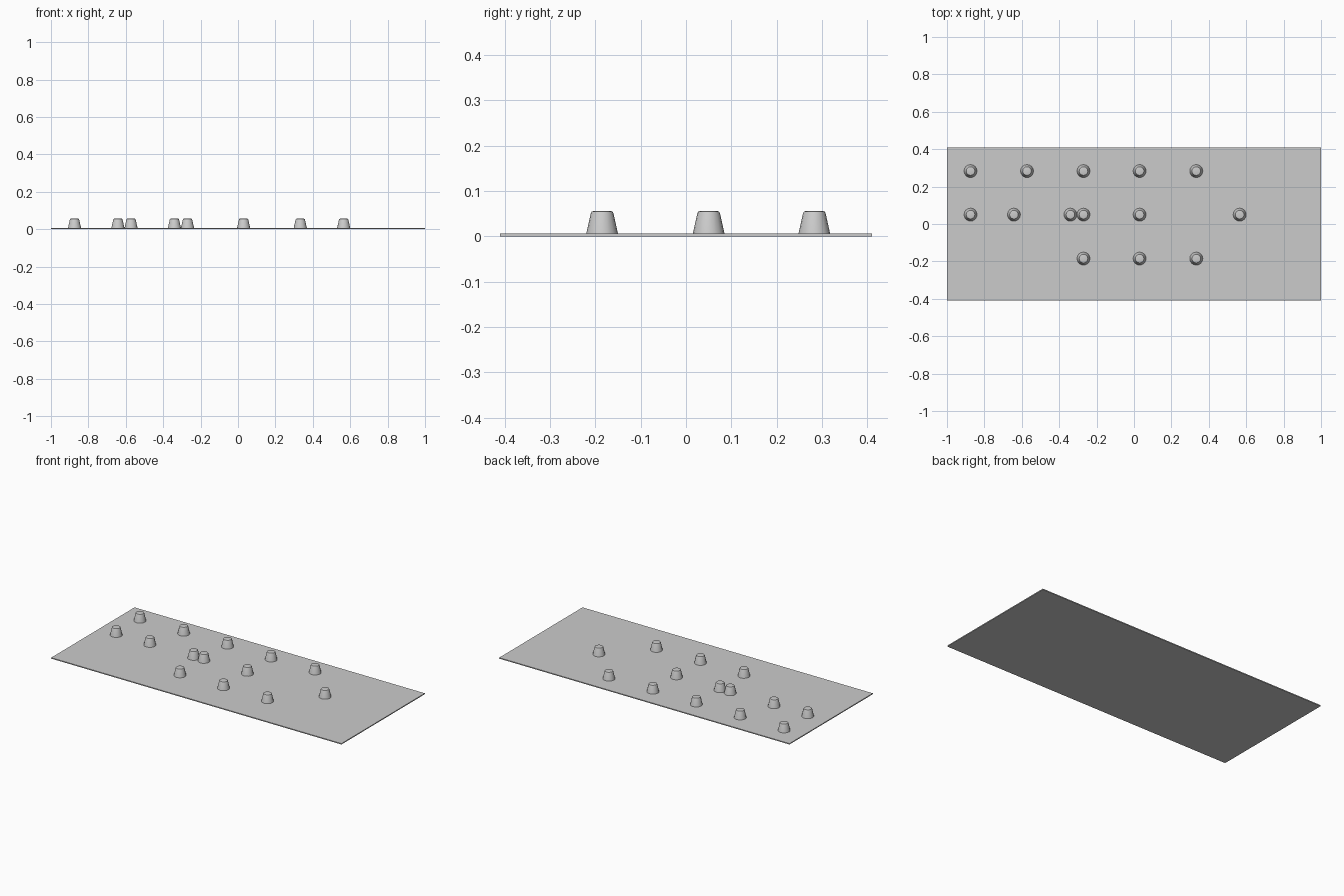
import bpy, bmesh
from math import radians, sin, cos, tau

cube = bpy.data.objects.get("Cube")
if cube:
    bpy.data.objects.remove(cube, do_unlink=True)

grey = bpy.data.materials.new("plain grey")
grey.use_nodes = True
colour = (0.6, 0.6, 0.6, 1)
grey.diffuse_color = colour
grey.node_tree.nodes["Principled BSDF"].inputs["Base Color"].default_value = colour

PLATE_TOP = 0.006

# Thin base plate
bpy.ops.mesh.primitive_cube_add(size=1, location=(0, 0, PLATE_TOP / 2))
plate = bpy.context.object
plate.name = "base_plate"
plate.scale = (2, 0.82, PLATE_TOP)
bpy.ops.object.transform_apply(location=False, rotation=False, scale=True)
plate.data.materials.append(grey)


# Tapered peg with a softened top rim, turned from a profile
def peg_mesh(sides=16):
    profile = [(0.035, 0), (0.025, 0.045), (0.023, 0.049), (0.019, 0.05)]
    bm = bmesh.new()
    rings = [[bm.verts.new((r * cos(tau * i / sides), r * sin(tau * i / sides), z))
              for i in range(sides)] for r, z in profile]
    for low, high in zip(rings, rings[1:]):
        for i in range(sides):
            j = (i + 1) % sides
            bm.faces.new((low[i], low[j], high[j], high[i]))
    bm.faces.new(rings[-1])
    bm.faces.new(rings[0][::-1])
    mesh = bpy.data.meshes.new("peg")
    bm.to_mesh(mesh)
    bm.free()
    mesh.materials.append(grey)
    return mesh


# Three rows of pegs
rows = {
    "front": (-0.185, [-0.27, 0.03, 0.333]),
    "middle": (0.05, [-0.874, -0.642, -0.34, -0.27, 0.03, 0.565]),
    "back": (0.283, [-0.874, -0.572, -0.27, 0.03, 0.333]),
}
mesh = peg_mesh()
bpy.ops.object.select_all(action='DESELECT')
for row, (y, xs) in rows.items():
    for n, x in enumerate(xs, 1):
        peg = bpy.data.objects.new(f"{row}_peg_{n}", mesh)
        peg.location = (x, y, PLATE_TOP)
        bpy.context.collection.objects.link(peg)

# Smooth sides, crisp rim
peg.select_set(True)
bpy.context.view_layer.objects.active = peg
bpy.ops.object.shade_smooth_by_angle(angle=radians(35))
